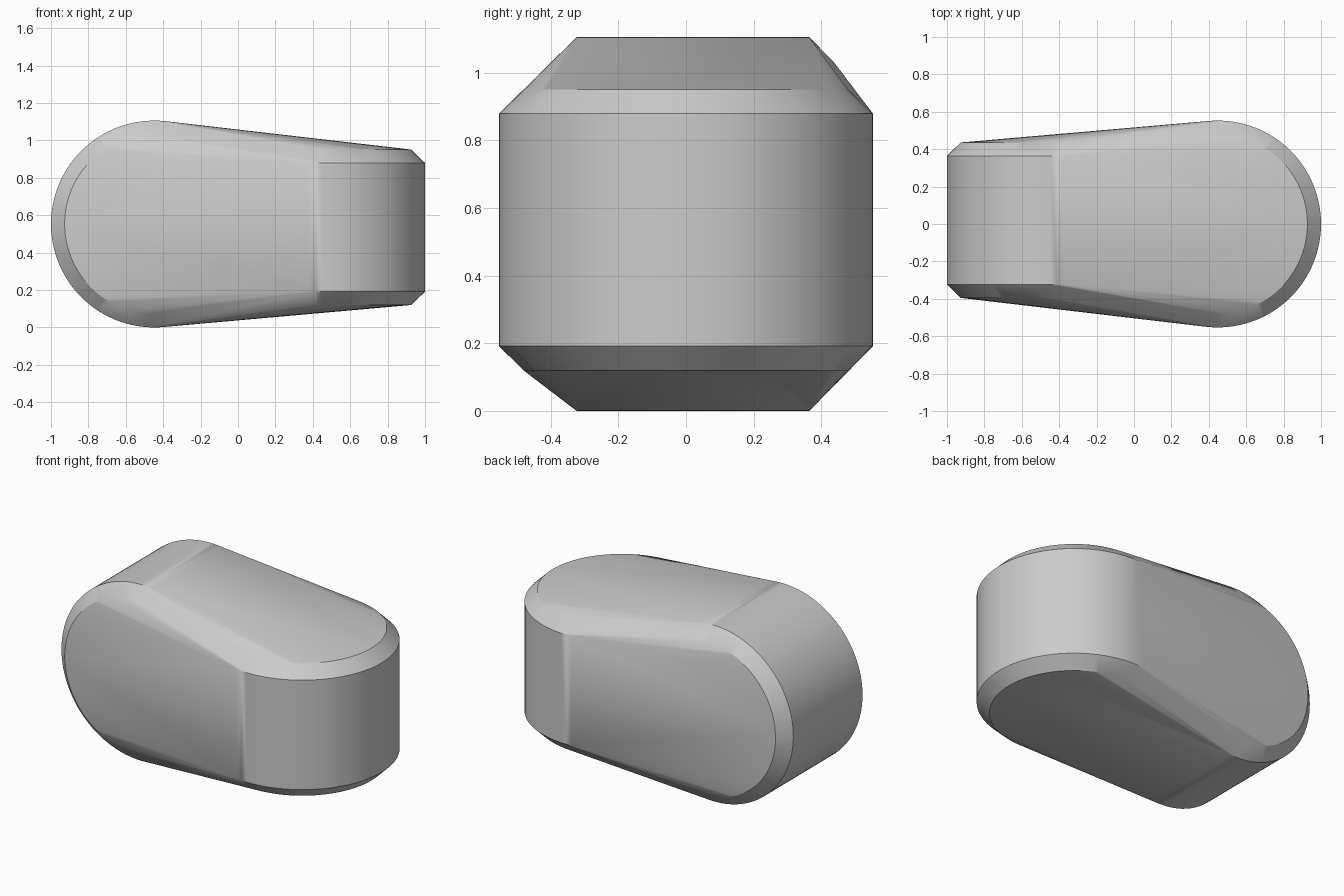
import bpy, bmesh, math

cube = bpy.data.objects.get("Cube")
if cube:
    bpy.data.objects.remove(cube, do_unlink=True)

SIDES = 96
R_FULL, R_CAP = 0.553, 0.48   # barrel radius and chamfered cap radius
CENTRE = 0.447                # distance of each round end from the middle

# Plain grey surface
grey = bpy.data.materials.new("light grey")
grey.use_nodes = True
colour = (0.6, 0.6, 0.6, 1)
grey.diffuse_color = colour
grey.node_tree.nodes["Principled BSDF"].inputs["Base Color"].default_value = colour


def chamfered_disc(bm, place, low, high, chamfer=0.072):
    """Add rings of points for a disc with chamfered rims."""
    for radius, t in ((R_CAP, low - chamfer), (R_FULL, low),
                      (R_FULL, high), (R_CAP, high + chamfer)):
        for i in range(SIDES):
            a = math.tau * i / SIDES
            bm.verts.new(place(radius * math.cos(a), radius * math.sin(a), t))


bm = bmesh.new()
# Upright round end on the right-hand side, axis along y
chamfered_disc(bm, lambda u, v, t: (u - CENTRE, t, v + R_FULL), -0.323, 0.364)
# Flat round end on the left-hand side, axis along z
chamfered_disc(bm, lambda u, v, t: (u + CENTRE, v, t), 0.192, 0.879)

# Stretch a skin around both ends
hull = bmesh.ops.convex_hull(bm, input=bm.verts[:])
unused = {v for v in hull["geom_interior"] + hull["geom_unused"]
          if isinstance(v, bmesh.types.BMVert)}
bmesh.ops.delete(bm, geom=list(unused), context='VERTS')
bmesh.ops.dissolve_limit(bm, angle_limit=math.radians(0.2),
                         verts=bm.verts[:], edges=bm.edges[:])
bmesh.ops.recalc_face_normals(bm, faces=bm.faces[:])

mesh = bpy.data.meshes.new("twisted_capsule_body")
bm.to_mesh(mesh)
bm.free()
mesh.materials.append(grey)
body = bpy.data.objects.new("twisted_capsule_body", mesh)
bpy.context.collection.objects.link(body)

# Smooth skin with crisp rims
bpy.context.view_layer.objects.active = body
body.select_set(True)
bpy.ops.object.shade_smooth_by_angle(angle=math.radians(30))
